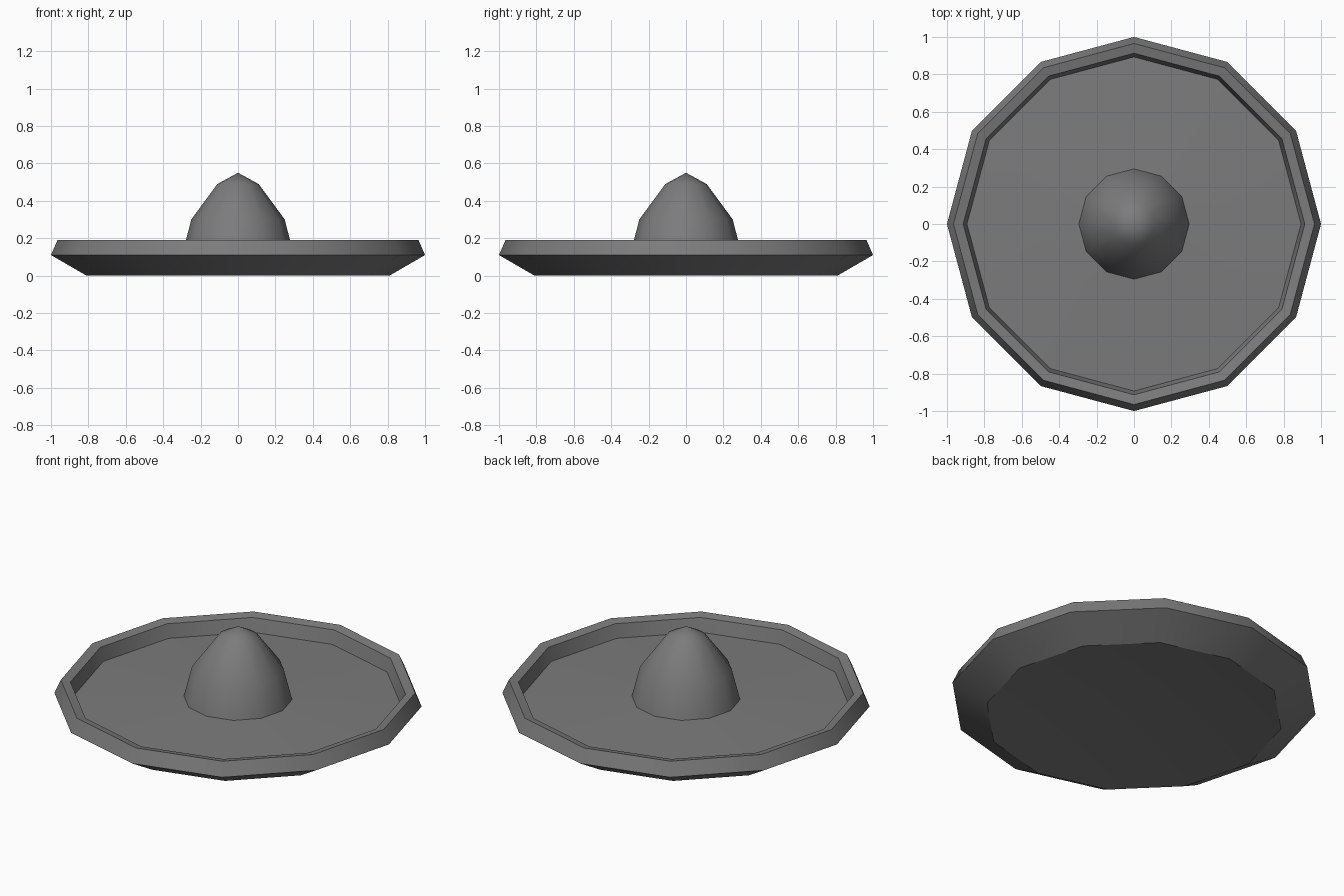
import bpy, bmesh
from math import cos, sin, pi, radians

if "Cube" in bpy.data.objects:
    bpy.data.objects.remove(bpy.data.objects["Cube"])

SIDES = 12

dark_grey = bpy.data.materials.new("dark_grey")
dark_grey.diffuse_color = (0.2, 0.2, 0.2, 1)
dark_grey.use_nodes = True
dark_grey.node_tree.nodes["Principled BSDF"].inputs["Base Color"].default_value = dark_grey.diffuse_color


def lathe(name, profile):
    """Revolve (radius, z) points into a 12-sided mesh; radius 0 becomes a pole."""
    bm = bmesh.new()
    rings = []
    for r, z in profile:
        n = SIDES if r > 0 else 1
        rings.append([bm.verts.new((r * cos(2 * pi * i / SIDES), r * sin(2 * pi * i / SIDES), z))
                      for i in range(n)])
    for a, b in zip(rings, rings[1:]):
        for i in range(SIDES):
            j = (i + 1) % SIDES
            corners = [a[i % len(a)], a[j % len(a)], b[j % len(b)], b[i % len(b)]]
            bm.faces.new(list(dict.fromkeys(corners)))
    mesh = bpy.data.meshes.new(name)
    bm.to_mesh(mesh)
    bm.free()
    mesh.materials.append(dark_grey)
    obj = bpy.data.objects.new(name, mesh)
    bpy.context.collection.objects.link(obj)
    bpy.ops.object.select_all(action='DESELECT')
    obj.select_set(True)
    bpy.context.view_layer.objects.active = obj
    bpy.ops.object.shade_smooth_by_angle(angle=radians(30.2))
    return obj


# Where the crown meets the gently rising floor of the brim
JOIN = (0.295, 0.123)

# Wide dished brim: hollowed base, flared underside, raised lip, recessed floor
lathe("brim", [(0, 0.08), (0.81, 0), (1.0, 0.11), (0.965, 0.19), (0.913, 0.179), (0.893, 0.10), JOIN])

# Domed crown with a pointed tip
lathe("crown", [JOIN, (0.25, 0.30), (0.11, 0.49), (0, 0.55)])
